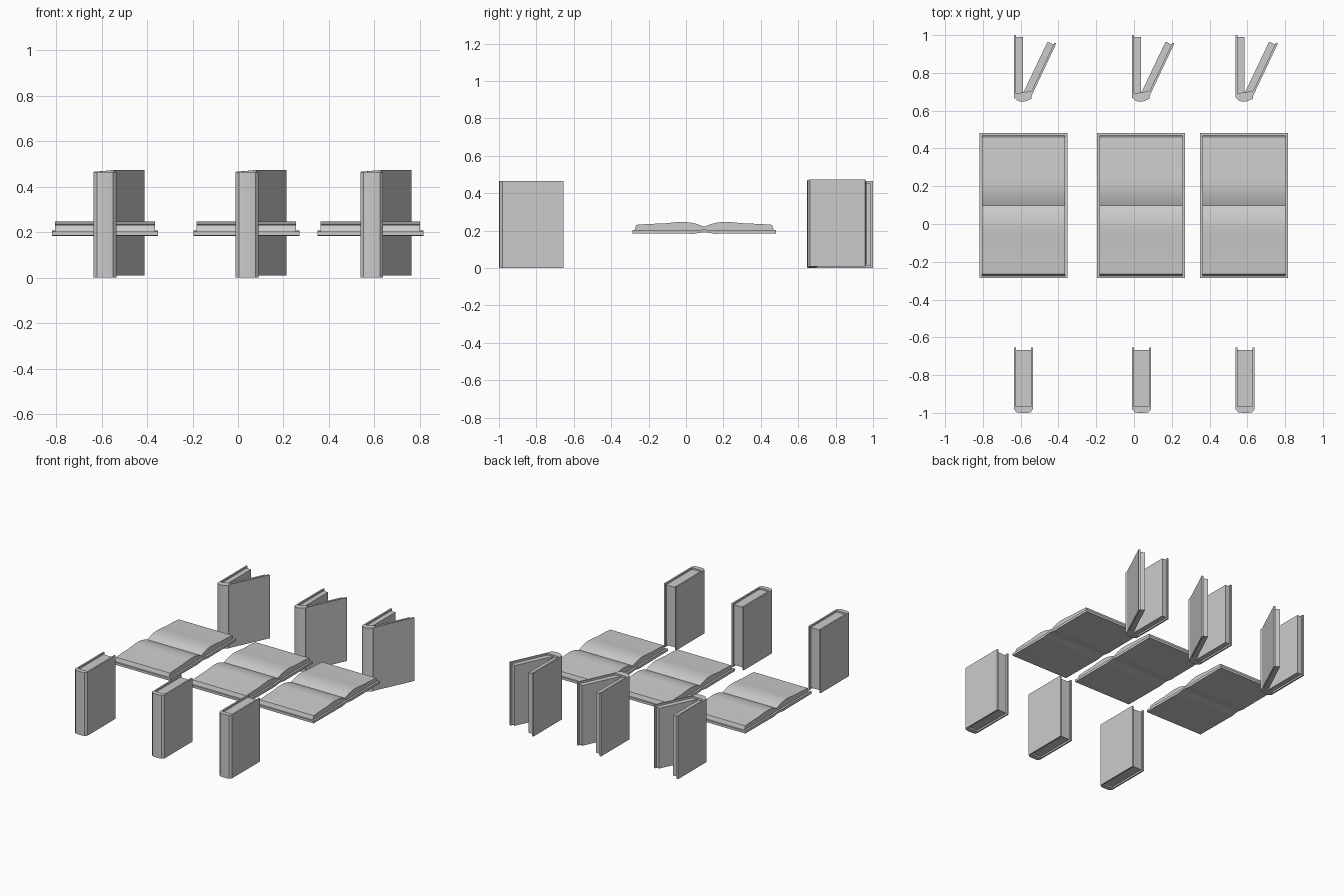
import bpy, bmesh
from mathutils import Vector

if "Cube" in bpy.data.objects:
    bpy.data.objects.remove(bpy.data.objects["Cube"])


def prism(name, profile, lo, hi, place, smooth=False, lift=None):
    """Extrude a closed 2D profile between lo and hi; place maps (u, v, w) to xyz."""
    bm = bmesh.new()
    rise = lift or (lambda u, v: 0)
    a = [bm.verts.new(place(u, v, lo + rise(u, v))) for u, v in profile]
    b = [bm.verts.new(place(u, v, hi + rise(u, v))) for u, v in profile]
    bm.faces.new(a)
    bm.faces.new(b)
    n = len(a)
    for i in range(n):
        bm.faces.new((a[i], a[(i + 1) % n], b[(i + 1) % n], b[i]))
    bmesh.ops.recalc_face_normals(bm, faces=bm.faces)
    mesh = bpy.data.meshes.new(name)
    bm.to_mesh(mesh)
    bm.free()
    ob = bpy.data.objects.new(name, mesh)
    bpy.context.collection.objects.link(ob)
    if smooth:
        bpy.ops.object.select_all(action='DESELECT')
        ob.select_set(True)
        bpy.context.view_layer.objects.active = ob
        bpy.ops.object.shade_smooth_by_angle(angle=0.6)
    return ob


def mirrored(half):
    """Complete a profile that runs from the centre line outwards."""
    return half + [(-u, v) for u, v in reversed(half) if u > 0]


H = 0.465    # book height
T = 0.011    # cover board thickness


# Closed book standing upright, spine towards the front
def closed_book(cx):
    place = lambda u, v, w: (cx + u, -1 + v, w)
    cover = [(-.05, .345), (-.05, .018), (-.036, .003), (-.015, 0), (.015, 0),
             (.036, .003), (.05, .018), (.05, .345), (.05 - T, .345),
             (.05 - T, .034), (-.05 + T, .034), (-.05 + T, .345)]
    pages = [(-.05 + T, .03), (.05 - T, .03), (.05 - T, .332), (-.05 + T, .332)]
    prism("closed_cover", cover, 0, H, place)
    prism("closed_pages", pages, .012, H - .012, place)


# Upright book with its right half swung open
def half_open_book(cx):
    place = lambda u, v, w: (cx + u, .647 + v, w)
    lift = lambda u, v: max(0, min(.008, (u + .04) * .1))
    d = Vector((.427, .904))            # direction of the swung board
    n = Vector((-.904, .427))           # towards the inside
    hinge = Vector((.042, .03))
    at = lambda s, t: tuple(hinge + d * s + n * t)
    cover = [(-.05, .353), (-.05, .022), (-.03, .004), (-.01, 0), (.012, .003),
             (.042, .016), at(0, 0), at(.309, 0), at(.309, T), at(.025, T),
             (0, .05), (-.05 + T, .045), (-.05 + T, .353)]
    left = [(-.05 + T, .043), (-.003, .043), (-.003, .343), (-.05 + T, .343)]
    right = [at(.015, T), at(.297, T), at(.297, .046), (-.002, .047)]
    prism("half_open_cover", cover, 0, H, place, lift=lift)
    prism("half_open_left_pages", left, .012, H - .012, place)
    prism("half_open_right_pages", right, .018, H - .005, place)


# Book lying fully open, spine running along x
def open_book(cx):
    place = lambda u, v, w: (cx + w, .097 + u, v)
    cover = mirrored([(0, .191), (.025, .188), (.06, .183), (.1, .184),
                      (.383, .186), (.385, .2), (.1, .204), (.05, .202), (0, .207)])
    # drop the second centre point into its proper place by building both edges
    under = [(0, .191), (.025, .188), (.06, .183), (.1, .184), (.384, .186)]
    over = [(.384, .203), (.1, .203), (.05, .201), (0, .206)]
    right = under + over
    cover = right + [(-u, v) for u, v in reversed(right[1:-1])]
    half = [(.372, .203), (.363, .231), (.30, .236), (.22, .238), (.15, .245),
            (.11, .247), (.07, .243), (.04, .236), (.015, .227)]
    pages = half + [(0, .221)] + [(-u, v) for u, v in reversed(half)] + \
        [(-.1, .202), (0, .202), (.1, .202)]
    prism("open_cover", cover, -.233, .233, place, smooth=True)
    prism("open_pages", pages, -.219, .219, place, smooth=True)


for x in (-.585, .04, .588):
    closed_book(x)
    half_open_book(x)
for x in (-.585, .037, .582):
    open_book(x)
